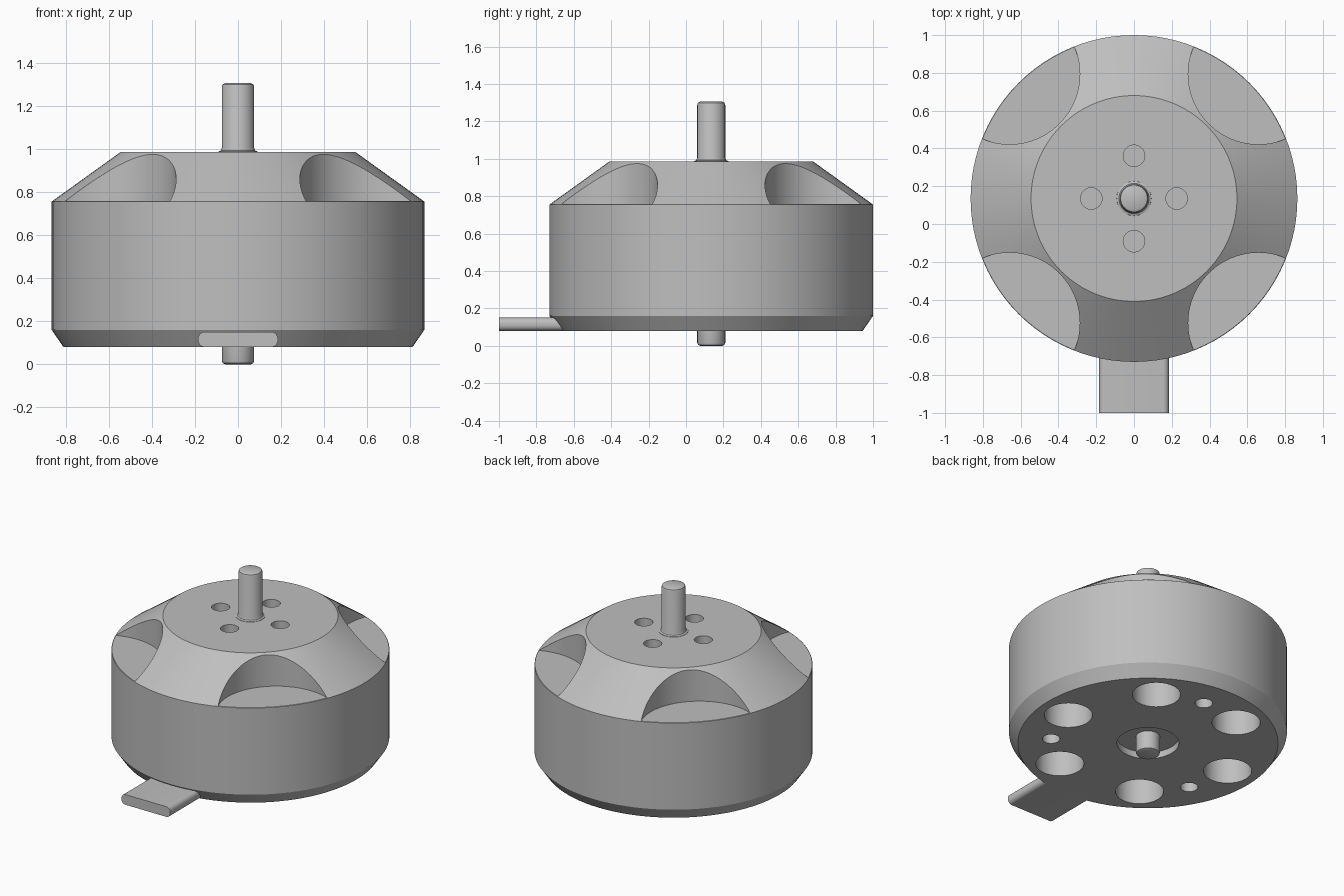
import bpy, bmesh
from math import sin, cos, pi, radians
from mathutils import Matrix

if "Cube" in bpy.data.objects:
    bpy.data.objects.remove(bpy.data.objects["Cube"], do_unlink=True)

CY = 0.135      # motor axis position along y
SEG = 96

metal = bpy.data.materials.new("grey metal")
metal.use_nodes = True
GREY = (0.52, 0.52, 0.52, 1)
metal.diffuse_color = GREY
metal.node_tree.nodes["Principled BSDF"].inputs["Base Color"].default_value = GREY


def add_object(name, bm):
    bmesh.ops.recalc_face_normals(bm, faces=bm.faces)
    mesh = bpy.data.meshes.new(name)
    bm.to_mesh(mesh)
    bm.free()
    mesh.materials.append(metal)
    obj = bpy.data.objects.new(name, mesh)
    bpy.context.collection.objects.link(obj)
    return obj


def lathe(name, profile, segments=SEG):
    """Closed solid turned around the motor axis, from (radius, z) points."""
    bm = bmesh.new()
    rings = [[bm.verts.new((r * cos(2 * pi * i / segments),
                            r * sin(2 * pi * i / segments) + CY, z))
              for i in range(segments)] for r, z in profile]
    for low, high in zip(rings, rings[1:]):
        for i in range(segments):
            j = (i + 1) % segments
            bm.faces.new((low[i], low[j], high[j], high[i]))
    bm.faces.new(rings[0][::-1])
    bm.faces.new(rings[-1])
    return add_object(name, bm)


def cutter(name, dist, radius, z0, z1, angles, segments=48):
    """Ring of vertical cylinders around the motor axis."""
    bm = bmesh.new()
    for a in map(radians, angles):
        place = Matrix.Translation((dist * cos(a), dist * sin(a) + CY, (z0 + z1) / 2))
        bmesh.ops.create_cone(bm, cap_ends=True, segments=segments, radius1=radius,
                              radius2=radius, depth=z1 - z0, matrix=place)
    obj = add_object(name, bm)
    obj.hide_render = True
    return obj


def activate(obj):
    bpy.ops.object.select_all(action='DESELECT')
    obj.select_set(True)
    bpy.context.view_layer.objects.active = obj


def cut(obj, cutters):
    activate(obj)
    for c in cutters:
        mod = obj.modifiers.new(c.name, 'BOOLEAN')
        mod.operation = 'DIFFERENCE'
        mod.solver = 'EXACT'
        mod.object = c
        bpy.ops.object.modifier_apply(modifier=mod.name)


# Main parts
bell = lathe("bell", [(0.865, 0.16), (0.865, 0.755), (0.545, 0.985)])
base = lathe("base", [(0.81, 0.08), (0.865, 0.16)])

# Cooling scoops and screw holes in the bell, vents and bearing recess below
scoops = cutter("scoop_cutter", 0.932, 0.372, 0.757, 1.2, range(45, 360, 90), 96)
screws = cutter("screw_cutter", 0.226, 0.057, 0.82, 1.1, range(0, 360, 90), 32)
vents = cutter("vent_cutter", 0.605, 0.15, 0.0, 0.34, range(-5, 355, 60))
mounts = cutter("mount_cutter", 0.605, 0.055, 0.0, 0.3, range(85, 445, 120), 32)
recess = cutter("recess_cutter", 0, 0.193, 0.0, 0.125, [0])
cut(bell, [scoops, screws, vents, mounts])
cut(base, [vents, mounts, recess])
for c in (scoops, screws, vents, mounts, recess):
    bpy.data.objects.remove(c, do_unlink=True)

# Shaft above with a small fillet at its foot, and its stub below
R = 0.075
shaft = lathe("shaft_top", [(R + 0.018, 0.98), (R + 0.016, 0.987), (R + 0.005, 0.992),
                            (R, 1.005), (R, 1.288), (R - 0.004, 1.299),
                            (R - 0.015, 1.305)], 48)
stub = lathe("shaft_stub", [(R - 0.015, 0), (R - 0.004, 0.005), (R, 0.016),
                            (R, 0.14)], 48)

# Flat cable lead with rounded long edges
bm = bmesh.new()
bmesh.ops.create_cube(bm, size=1, matrix=Matrix.Translation((0, -0.8, 0.115))
                      @ Matrix.Diagonal((0.37, 0.4, 0.07, 1)))
long_edges = [e for e in bm.edges if abs(e.verts[0].co.y - e.verts[1].co.y) > 0.1]
bmesh.ops.bevel(bm, geom=long_edges, offset=0.03, segments=6, profile=0.5,
                affect='EDGES')
lead = add_object("cable_lead", bm)

for obj in (bell, base, shaft, stub, lead):
    activate(obj)
    bpy.ops.object.shade_smooth_by_angle(angle=radians(30))
